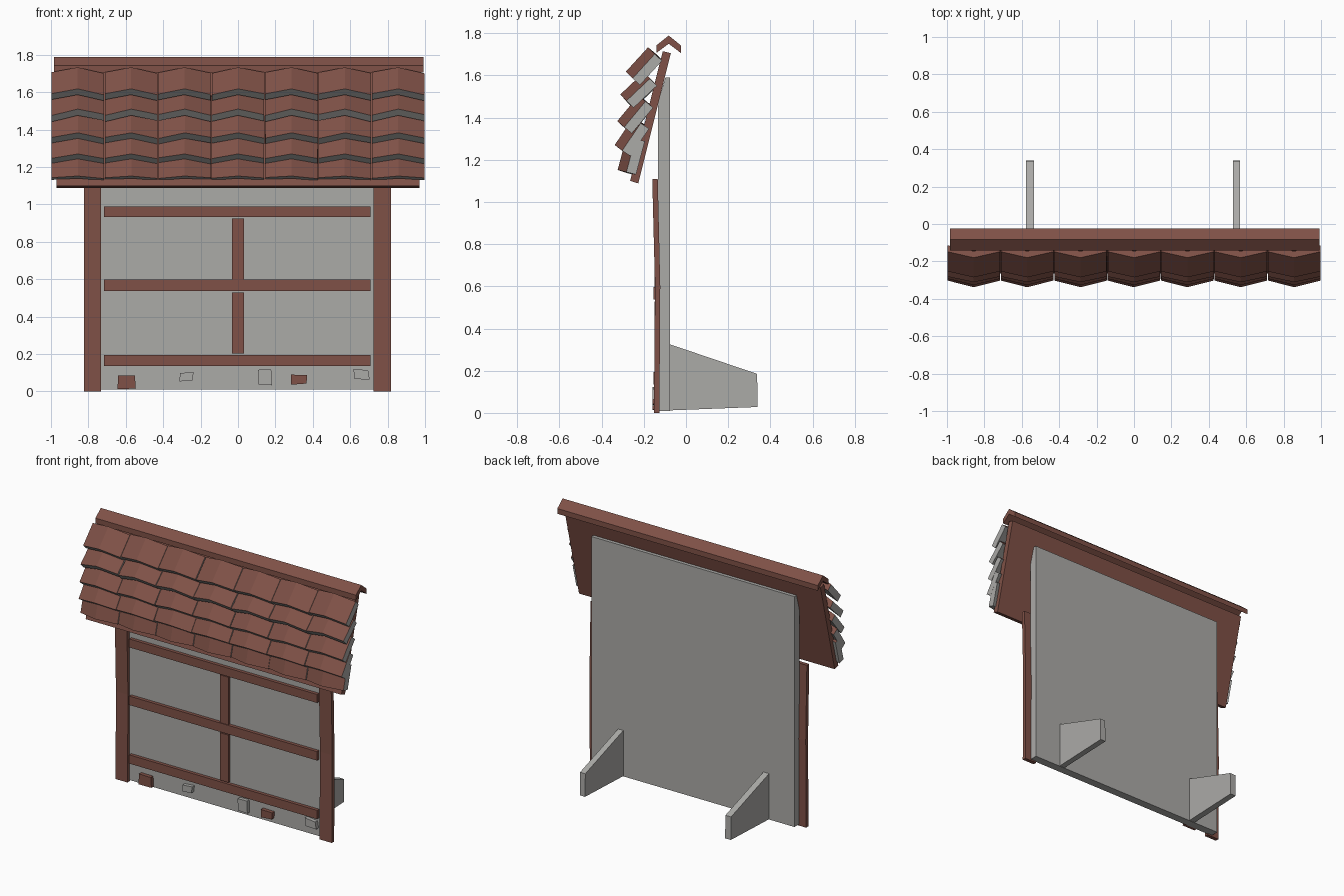
import bpy, bmesh, random
from mathutils import Vector

if "Cube" in bpy.data.objects:
    bpy.data.objects.remove(bpy.data.objects["Cube"])

random.seed(4)


def material(name, rgb):
    m = bpy.data.materials.new(name)
    m.diffuse_color = (*rgb, 1)
    m.use_nodes = True
    m.node_tree.nodes["Principled BSDF"].inputs["Base Color"].default_value = m.diffuse_color
    return m


BROWN = material("red brown wood", (0.215, 0.083, 0.063))
GREY = material("plaster grey", (0.41, 0.405, 0.39))


def make(name, verts, faces, mats, rule=None):
    me = bpy.data.meshes.new(name)
    me.from_pydata(verts, [], faces)
    for m in mats:
        me.materials.append(m)
    bm = bmesh.new()
    bm.from_mesh(me)
    bmesh.ops.recalc_face_normals(bm, faces=bm.faces)
    bm.normal_update()
    if rule:
        for f in bm.faces:
            f.material_index = rule(f)
    bm.to_mesh(me)
    bm.free()
    ob = bpy.data.objects.new(name, me)
    bpy.context.collection.objects.link(ob)
    return ob


def extrude_x(name, profile, x0, x1, mat):
    """Extrude a (y, z) outline from x0 to x1."""
    n = len(profile)
    verts = [(x, y, z) for x in (x0, x1) for y, z in profile]
    faces = [tuple(range(n)), tuple(range(n, 2 * n))]
    faces += [(i, (i + 1) % n, n + (i + 1) % n, n + i) for i in range(n)]
    return make(name, verts, faces, [mat])


def box(name, x0, x1, y0, y1, z0, z1, mat, skew=0.0):
    p = [(y0, z0), (y1, z0), (y1, z1), (y0, z1)]
    ob = extrude_x(name, p, x0, x1, mat)
    if skew:  # roughly cut stone
        for v in ob.data.vertices:
            r = random.Random(round((v.co.x * 7 + v.co.z * 13) * 1000))
            v.co.x += r.uniform(-skew, skew)
            v.co.z += r.uniform(-skew, skew)
    return ob


# Plaster wall, its front top cut along the roof slope
extrude_x("wall", [(-0.132, 0.01), (-0.075, 0.01), (-0.075, 1.59),
                   (-0.098, 1.59), (-0.132, 1.47)], -0.77, 0.77, GREY)

# Rear buttresses
for x0, x1 in ((-0.578, -0.535), (0.528, 0.568)):
    extrude_x("buttress", [(-0.076, 0.012), (0.34, 0.028), (0.337, 0.185),
                           (-0.076, 0.325)], x0, x1, GREY)

# Slightly bowed corner posts
post = [(-0.152, 0), (-0.126, 0), (-0.122, 0.6), (-0.134, 1.11),
        (-0.16, 1.11), (-0.147, 0.6)]
extrude_x("left_post", post, -0.823, -0.732, BROWN)
extrude_x("right_post", post, 0.725, 0.818, BROWN)

# Timber rails and studs
for z0, z1 in ((0.135, 0.195), (0.537, 0.598), (0.932, 0.99)):
    box("rail", -0.717, 0.708, -0.155, -0.125, z0, z1, BROWN)
for z0, z1 in ((0.203, 0.528), (0.598, 0.925)):
    box("stud", -0.032, 0.032, -0.15, -0.125, z0, z1, BROWN)

# Stones set into the wall foot
for x0, x1, z0, z1, m in ((-0.645, -0.55, 0.015, 0.08, BROWN),
                          (-0.317, -0.237, 0.055, 0.103, GREY),
                          (0.107, 0.183, 0.038, 0.122, GREY),
                          (0.282, 0.365, 0.04, 0.093, BROWN),
                          (0.622, 0.698, 0.07, 0.118, GREY)):
    box("stone", x0, x1, -0.158, -0.125, z0, z1, m, 0.006)

# Sloping roof board
extrude_x("roof_board", [(-0.265, 1.1), (-0.226, 1.088), (-0.072, 1.705),
                         (-0.11, 1.715)], -0.97, 0.97, BROWN)

# Folded ridge cap
extrude_x("ridge_cap", [(-0.141, 1.706), (-0.141, 1.742), (-0.082, 1.789),
                        (-0.024, 1.742), (-0.024, 1.706), (-0.082, 1.75)],
          -0.983, 0.993, BROWN)


# Folded roof tiles: brown outside and top end, grey elsewhere
def tile(xc, bottom, top):
    b, t = Vector((0, *bottom)), Vector((0, *top))
    up = (t - b).normalized()
    n = Vector((0, -up.z, up.y))          # outward normal of the row
    hw, drop, thick = 0.1405, 0.043, 0.047
    section = [(-hw, -drop), (0, 0), (hw, -drop),
               (hw, -drop - thick), (0, -thick), (-hw, -drop - thick)]
    tilt = random.uniform(-0.004, 0.004)
    verts = [e + Vector((xc + x, 0, tilt * x / hw)) + n * h
             for e in (b, t) for x, h in section]
    faces = [(0, 1, 4, 5), (1, 2, 3, 4), (6, 7, 10, 11), (7, 8, 9, 10)]
    faces += [(i, (i + 1) % 6, 6 + (i + 1) % 6, 6 + i) for i in range(6)]

    def rule(f):
        outer = f.normal.dot(n) > 0.5
        upper = f.normal.dot(up) > 0.5
        return 0 if outer or upper else 1
    make("roof_tile", verts, faces, [BROWN, GREY], rule)


rows = [((-0.285, 1.618), (-0.18, 1.733)),
        ((-0.311, 1.51), (-0.2, 1.615)),
        ((-0.326, 1.383), (-0.225, 1.505)),
        ((-0.338, 1.27), (-0.25, 1.4)),
        ((-0.324, 1.152), (-0.282, 1.31))]
for bottom, top in rows:
    for c in range(7):
        tile((c - 3) * 0.2855 + random.uniform(-0.001, 0.001), bottom, top)
